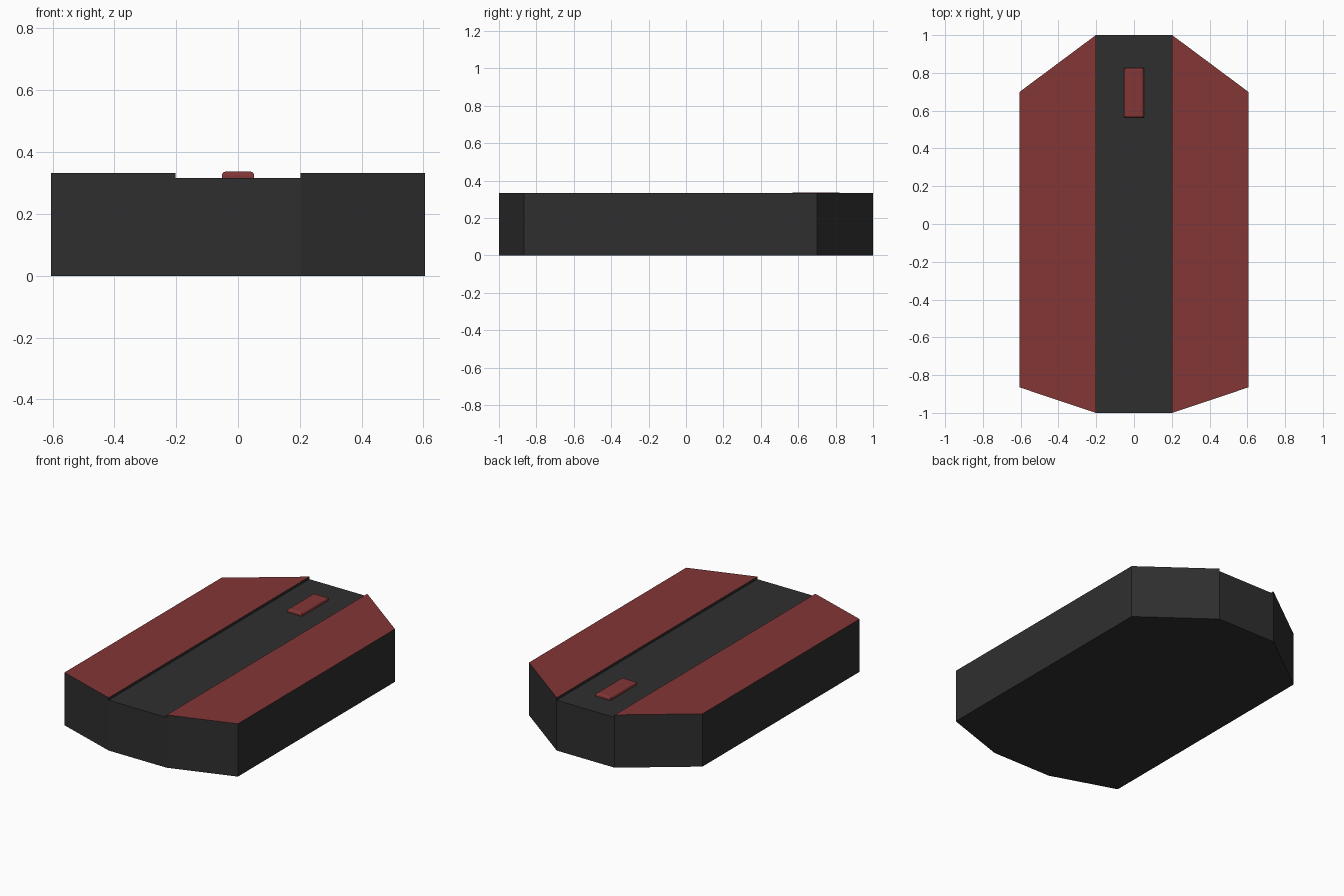
import bpy, bmesh

if "Cube" in bpy.data.objects:
    bpy.data.objects.remove(bpy.data.objects["Cube"])

def material(name, rgb):
    m = bpy.data.materials.new(name)
    m.diffuse_color = (*rgb, 1)
    m.use_nodes = True
    m.node_tree.nodes["Principled BSDF"].inputs["Base Color"].default_value = m.diffuse_color
    return m

dark = material("charcoal", (0.028, 0.028, 0.028))
red = material("dark red", (0.23, 0.037, 0.037))

def add_object(name, bm, mats):
    bmesh.ops.recalc_face_normals(bm, faces=bm.faces)
    me = bpy.data.meshes.new(name)
    bm.to_mesh(me)
    bm.free()
    for m in mats:
        me.materials.append(m)
    ob = bpy.data.objects.new(name, me)
    bpy.context.collection.objects.link(ob)
    return ob

HALF, STRIP, TOP, GROOVE = 0.605, 0.202, 0.333, 0.317

# Body: cross-section with a sunken centre strip, swept front to back
profile = [(-HALF, 0), (-HALF, TOP), (-STRIP, TOP), (-STRIP, GROOVE),
           (STRIP, GROOVE), (STRIP, TOP), (HALF, TOP), (HALF, 0),
           (STRIP, 0), (-STRIP, 0)]
bm = bmesh.new()

def end_loop(y_centre, y_side):
    return [bm.verts.new((x, y_side if abs(x) > 0.5 else y_centre, z)) for x, z in profile]

front, back = end_loop(-1, -0.865), end_loop(1, 0.7)
n = len(profile)
for i in range(n):
    j = (i + 1) % n
    bm.faces.new((front[i], front[j], back[j], back[i]))
for loop in (front, back):
    for ids in ((0, 1, 2, 3, 9), (9, 3, 4, 8), (8, 4, 5, 6, 7)):
        bm.faces.new([loop[k] for k in ids])

# Raised side panels on top are red
bm.normal_update()
for f in bm.faces:
    if all(v.co.z > TOP - 0.001 for v in f.verts):
        f.material_index = 1
add_object("body", bm, [dark, red])

# Button: shallow block with rounded top edges
bm = bmesh.new()
bmesh.ops.create_cube(bm, size=1)
for v in bm.verts:
    v.co = (v.co.x * 0.104, 0.695 + v.co.y * 0.264, 0.3215 + v.co.z * 0.031)
top_edges = [e for e in bm.edges if all(v.co.z > 0.33 for v in e.verts)]
bmesh.ops.bevel(bm, geom=top_edges, offset=0.012, segments=3, profile=0.5, affect='EDGES')
add_object("scroll_button", bm, [red])
